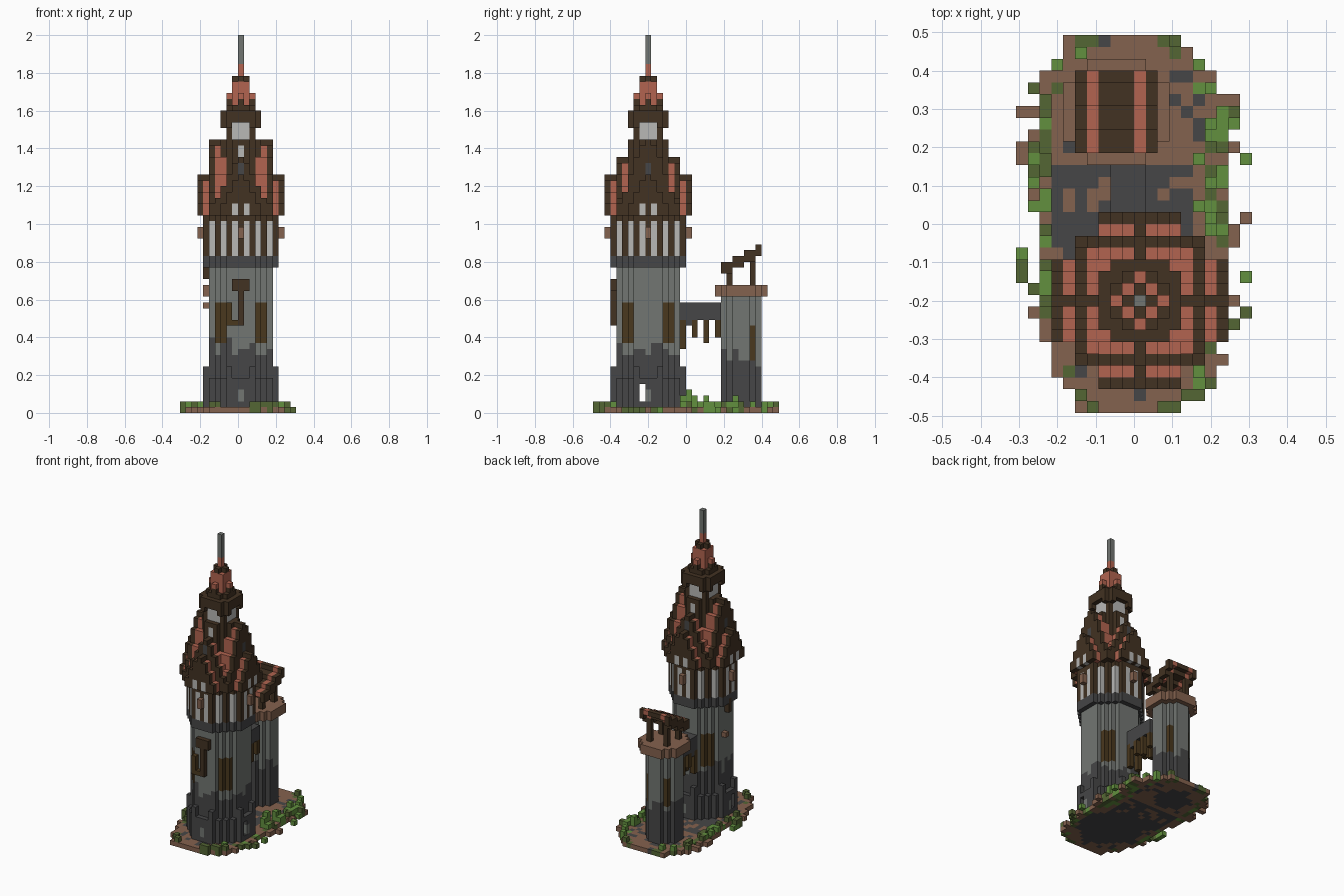
import bpy
import random
from mathutils import Vector

random.seed(4)
if "Cube" in bpy.data.objects:
    bpy.data.objects.remove(bpy.data.objects["Cube"], do_unlink=True)

CELL = 2 / 65
AXIS_Y = -7           # main tower axis, in cells
SIDE_X, SIDE_Y = -2, 9  # side tower axis
COLOURS = {
    "roof_red": (178, 100, 80), "dark_timber": (66, 50, 34),
    "dark_stone": (70, 70, 71), "stone": (114, 118, 114),
    "plaster": (184, 184, 182), "earth": (132, 98, 78),
    "moss": (84, 102, 52), "grass": (98, 144, 62), "old_wood": (74, 56, 30),
}
grid = {}             # cell -> (part, colour)


def linear(v):
    v /= 255
    return v / 12.92 if v <= 0.04045 else ((v + 0.055) / 1.055) ** 2.4


def put(part, x, y, z, colour):
    grid[x, y, z] = (part, colour)


def box(part, xs, ys, zs, colour):
    """Fill inclusive cell ranges."""
    for x in range(xs[0], xs[1] + 1):
        for y in range(ys[0], ys[1] + 1):
            for z in range(zs[0], zs[1] + 1):
                put(part, x, y, z, colour)


def octagon(part, cx, cy, r, diagonal, zs, rule):
    """Stack octagonal layers; rule is a colour or f(u, v, z)."""
    for u in range(-r, r + 1):
        for v in range(-r, r + 1):
            if abs(u) + abs(v) <= diagonal:
                for z in range(zs[0], zs[1] + 1):
                    c = rule(u, v, z) if callable(rule) else rule
                    put(part, cx + u, cy + v, z, c)


def main(part, r, diagonal, zs, rule):
    octagon(part, 0, AXIS_Y, r, diagonal, zs, rule)


def four_sides(part, a, b, zs, colour):
    """Repeat a column on the four faces of the main tower."""
    for s in (-1, 1):
        box(part, (s * a, s * a), (AXIS_Y + b, AXIS_Y + b), zs, colour)
        box(part, (b, b), (AXIS_Y + s * a, AXIS_Y + s * a), zs, colour)


# Ground: ragged oval of earth with a paved yard and a mossy rim
for j in range(-16, 16):
    half = 8.2 * max(0, 1 - (abs(j + 0.5) / 16.4) ** 4) ** 0.5
    centre = -0.5 if j > 0 else 0
    for i in range(-10, 10):
        d = abs(i + 0.5 - centre) - half
        if d > 1.6 or (d > 0 and random.random() > 0.35):
            continue
        rim = d > -1.2
        yard = -9 < i < 5 and -4 < j < 5
        if rim:
            c = random.choice(("earth", "earth", "moss", "grass"))
        else:
            c = "dark_stone" if random.random() < (0.75 if yard else 0.2) else "earth"
        put("ground", i, j, 0, c)
        if rim and random.random() < 0.3:
            put("ground", i, j, 1, random.choice(("moss", "moss", "grass")))
for i, j, c in ((-10, 5, "earth"), (-10, 9, "earth"), (9, 5, "grass"),
                (9, -5, "grass"), (-5, 15, "moss"), (2, 15, "moss"),
                (-4, -16, "earth"), (3, -16, "moss")):
    put("ground", i, j, 0, c)
# Bushes on the east side
for i, j, top in ((6, 0, 3), (6, -1, 2), (5, 1, 2), (6, 3, 2), (7, 4, 1),
                  (6, 7, 1), (7, 8, 1), (6, 8, 2), (7, 3, 1), (5, 5, 1)):
    box("bushes", (i, i), (j, j), (0, top), "grass")


# Main tower shaft: dark footing, ragged line to lighter stone
seam = {}


def shaft_colour(u, v, z):
    line = seam.setdefault((u, v), random.choice((10, 11, 12, 13)))
    if abs(u) + abs(v) == 7 and abs(u) in (3, 4) and 12 <= z <= 18:
        return "old_wood"
    return "dark_stone" if z < line else "stone"


main("tower_footing", 6, 8, (0, 5), "dark_stone")
main("tower_shaft", 5, 7, (0, 24), shaft_colour)
for b in (-2, 2):
    four_sides("footing_buttresses", 6, b, (0, 7), "dark_stone")
four_sides("footing_patches", 6, 0, (2, 3), "stone")

# Passage through the foot of the tower
for x in range(-7, 8):
    for z in (2, 3, 4):
        grid.pop((x, AXIS_Y - 1, z), None)


# Half-timbered storey
def timber_colour(u, v, z):
    if z < 27:
        return "dark_stone"
    t = u if abs(v) >= abs(u) else v
    return "dark_timber" if z == 33 or t % 2 == 0 else "plaster"


main("timber_storey", 6, 8, (25, 33), timber_colour)
four_sides("timber_storey_boxes", 7, 0, (30, 31), "earth")

# Front oriel with its stalk and bracket, and small boxes
front = AXIS_Y - 6
box("oriel", (-1, 1), (front, front), (21, 22), "dark_timber")
box("oriel", (0, 0), (front, front), (15, 20), "dark_timber")
box("oriel", (-2, -1), (front, front), (15, 15), "old_wood")
box("oriel", (-2, -2), (front, front), (16, 18), "old_wood")
box("wall_box", (-6, -6), (AXIS_Y, AXIS_Y), (23, 25), "dark_timber")
box("wall_box", (-6, -6), (AXIS_Y + 1, AXIS_Y + 1), (18, 18), "earth")

# Roof core and crossed gables, stepped on both axes
main("roof_core", 3, 4, (34, 46), "dark_timber")


def gable(part, length, heights, along_x):
    for a in range(-length, length + 1):
        for b in range(1 - len(heights), len(heights)):
            u, v = (a, b) if along_x else (b, a)
            trim = abs(a) == length or b == 0
            for z in range(34, heights[abs(b)] + 1):
                old = grid.get((u, AXIS_Y + v, z))
                if trim or not old:
                    put(part, u, AXIS_Y + v, z, "dark_timber" if trim else "roof_red")


for along_x, upper in ((True, (46, 45, 43, 40, 37, 35)), (False, (43, 42, 40, 38, 36, 35))):
    gable("upper_gables", 5, upper, along_x)
    gable("lower_gables", 7, (40, 39, 37, 35), along_x)

# Gable windows
four_sides("gable_windows", 7, 1, (34, 35), "plaster")
four_sides("gable_windows", 7, -1, (34, 35), "plaster")
four_sides("gable_windows", 5, 0, (41, 42), "dark_stone")
for s in (-1, 1):
    box("gable_windows", (0, 0), (AXIS_Y + 3 * s, AXIS_Y + 3 * s), (44, 45), "plaster")


# Lantern with pale windows under a wide cap
def lantern_colour(u, v, z):
    return "plaster" if min(abs(u), abs(v)) <= 1 else "dark_timber"


main("lantern", 2, 4, (47, 49), lantern_colour)
main("lantern_cap", 3, 5, (50, 51), "dark_timber")
for s in (-1, 1):
    for b in (-2, 2):
        four_sides("lantern_cap", 3, b, (49, 49), "dark_timber")

# Spire and mast
main("spire", 2, 3, (52, 52), "dark_timber")
main("spire", 2, 2, (53, 54), lambda u, v, z: "dark_timber" if z == 53 else "roof_red")
main("spire", 1, 2, (53, 56), "roof_red")
main("spire", 1, 1, (57, 57), "dark_timber")
box("mast", (0, 0), (AXIS_Y, AXIS_Y), (58, 59), "roof_red")
box("mast", (0, 0), (AXIS_Y, AXIS_Y), (60, 64), "stone")


# Side tower with an overhanging platform
def side_colour(u, v, z):
    if u * v != 0 and abs(u) + abs(v) == 4 and v == 2 and 9 <= z <= 14:
        return "old_wood"
    line = seam.setdefault((u, v, "side"), random.choice((8, 9, 10, 11)))
    return "dark_stone" if z < line else "stone"


octagon("side_tower", SIDE_X, SIDE_Y, 3, 4, (0, 19), side_colour)
octagon("side_platform", SIDE_X, SIDE_Y, 4, 6, (20, 21), "earth")

# Side tower posts and stepped lean-to roof
for u in (-2, 2):
    for v in (-2, 2):
        box("side_posts", (SIDE_X + u, SIDE_X + u), (SIDE_Y + v, SIDE_Y + v),
            (22, 25 if v < 0 else 27), "dark_timber")
for u in range(-3, 4):
    c = "roof_red" if abs(u) == 2 else "dark_timber"
    for v in range(-3, 4):
        z = 25 + (v + 3) // 2
        x, y = SIDE_X + u, SIDE_Y + v
        box("side_roof", (x, x), (y, y), (z, z), c)
        if abs(u) == 3:
            put("side_roof", x, y, z - 1, "dark_timber")

# Bridge between the towers with hanging timbers
box("bridge", (-2, 0), (-1, 5), (16, 18), "dark_stone")
box("bridge", (-2, 0), (-1, 0), (15, 15), "dark_stone")
for j, low in ((-1, 11), (1, 13), (3, 12), (5, 13)):
    for i in (-2, 0):
        box("bridge_timbers", (i, i), (j, j), (low, 15), "old_wood")

# Materials
materials = {}
for name, rgb in COLOURS.items():
    mat = bpy.data.materials.new(name)
    mat.use_nodes = True
    value = tuple(linear(v) for v in rgb) + (1,)
    mat.diffuse_color = value
    mat.node_tree.nodes["Principled BSDF"].inputs["Base Color"].default_value = value
    materials[name] = mat


# Skin: only exposed cell faces become polygons
def skin(part, cells):
    verts, faces, tints = {}, [], []
    slots = sorted({c for _, c in cells})
    for cell, colour in cells:
        for axis in range(3):
            for side in (0, 1):
                near = list(cell)
                near[axis] += 2 * side - 1
                if tuple(near) in grid:
                    continue
                loop = []
                for p, q in ((0, 0), (1, 0), (1, 1), (0, 1)):
                    corner = list(cell)
                    corner[axis] += side
                    corner[(axis + 1) % 3] += p
                    corner[(axis + 2) % 3] += q
                    loop.append(verts.setdefault(tuple(corner), len(verts)))
                faces.append(loop if side else loop[::-1])
                tints.append(slots.index(colour))
    if not faces:
        return
    mesh = bpy.data.meshes.new(part)
    mesh.from_pydata([Vector(v) * CELL for v in verts], [], faces)
    for c in slots:
        mesh.materials.append(materials[c])
    mesh.polygons.foreach_set("material_index", tints)
    mesh.update()
    bpy.context.collection.objects.link(bpy.data.objects.new(part, mesh))


parts = {}
for cell, (part, colour) in grid.items():
    parts.setdefault(part, []).append((cell, colour))
for part, cells in parts.items():
    skin(part, cells)
